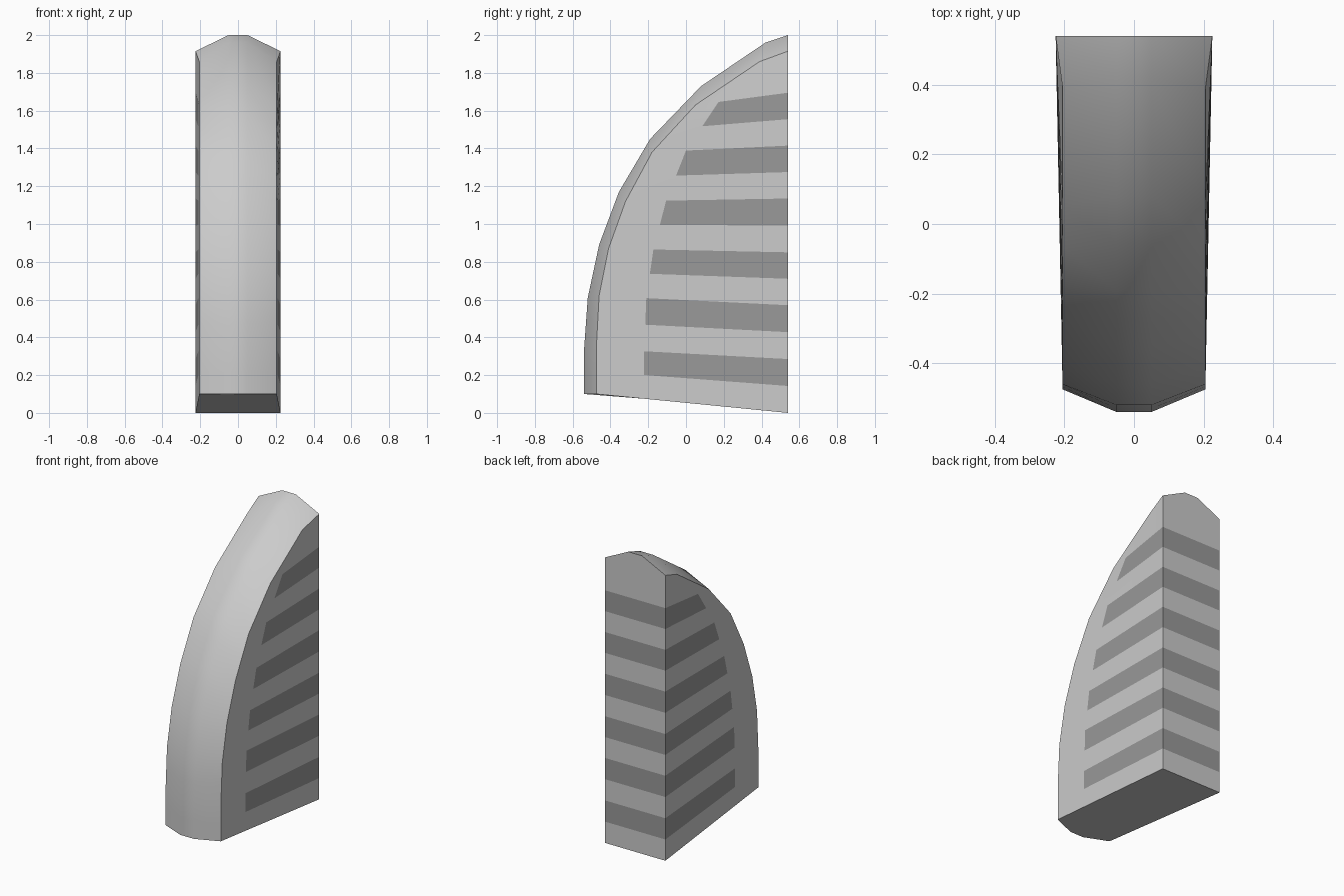
import bpy, bmesh

if "Cube" in bpy.data.objects:
    bpy.data.objects.remove(bpy.data.objects["Cube"])

# side profile (y, z): centre ridge and the lower rail where the band meets the sides
RIDGE = [(-.54, .10), (-.54, .33), (-.52, .61), (-.46, .89), (-.355, 1.17),
         (-.19, 1.45), (.08, 1.73), (.42, 1.96), (.54, 2.0)]
RAIL = [(-.475, .10), (-.475, .34), (-.46, .62), (-.41, .87), (-.32, 1.12),
        (-.18, 1.38), (.05, 1.63), (.39, 1.86), (.54, 1.915)]
BACK_Z = [0, .285, .57, .85, 1.135, 1.415, 1.695]
BACK_Y, RAIL_X, BACK_X, RIDGE_X = .54, .205, .225, .05
rail_x = [RAIL_X] * 8 + [BACK_X]


def grid_line(k):
    """Points from rail to back for half-row k, on the +x side."""
    i, f = k // 2, (k % 2) / 2
    j = min(i + 1, 6)
    mix = lambda a, b: a + (b - a) * f
    y, z = mix(RAIL[i][0], RAIL[j][0]), mix(RAIL[i][1], RAIL[j][1])
    bz = mix(BACK_Z[i], BACK_Z[j])
    return [(RAIL_X + (BACK_X - RAIL_X) * t, y + (BACK_Y - y) * t, z + (bz - z) * t)
            for t in (0, .25, 1)]


def flip(p):
    return (-p[0], p[1], p[2])


def make_object(name, faces, recalc):
    bm = bmesh.new()
    for f in faces:
        bm.faces.new([bm.verts.new(p) for p in f])
    bmesh.ops.remove_doubles(bm, verts=bm.verts, dist=.0005)
    if recalc:
        bmesh.ops.recalc_face_normals(bm, faces=bm.faces)
    me = bpy.data.meshes.new(name)
    bm.to_mesh(me)
    bm.free()
    ob = bpy.data.objects.new(name, me)
    bpy.context.collection.objects.link(ob)
    return ob


lines = [grid_line(k) for k in range(13)]
body, stripes = [], []

# sides and back, with every upper half-row striped
for k in range(12):
    a, b = lines[k], lines[k + 1]
    target = stripes if k % 2 else body
    front = [a[0], a[1], b[1], b[0]]
    rear = [a[1], a[2], b[2], b[1]]
    body += [front, [flip(p) for p in reversed(front)]]
    target += [rear, [flip(p) for p in reversed(rear)]]
    target.append([a[2], flip(a[2]), flip(b[2]), b[2]])

# tip of the sides and back
top = lines[12]
r7, r8 = (RAIL_X, *RAIL[7]), (BACK_X, *RAIL[8])
for tip in ([top[0], top[1], r7], [top[1], top[2], r8, r7]):
    body += [tip, [flip(p) for p in reversed(tip)]]
crown = (RIDGE_X, *RIDGE[8])
body.append([top[2], flip(top[2]), flip(r8), flip(crown), crown, r8])

# curved outer band, split at the half-rows so it joins the side grid
def section(i, f=0):
    j = min(i + 1, 8)
    mix = lambda a, b: a + (b - a) * f
    lo = (mix(rail_x[i], rail_x[j]), mix(RAIL[i][0], RAIL[j][0]), mix(RAIL[i][1], RAIL[j][1]))
    hi = (RIDGE_X, mix(RIDGE[i][0], RIDGE[j][0]), mix(RIDGE[i][1], RIDGE[j][1]))
    return [lo, hi, flip(hi), flip(lo)]

secs = [section(k // 2, (k % 2) / 2) for k in range(13)] + [section(7), section(8)]
for a, b in zip(secs, secs[1:]):
    for c in range(3):
        body.append([a[c], b[c], b[c + 1], a[c + 1]])

# sloping underside
base, s = lines[0], secs[0]
body.append([base[2], base[1], s[0], s[1], s[2], s[3], flip(base[1]), flip(base[2])])

# recalculate normals on the closed whole, then separate the stripes
count = len(body)
whole = make_object("wedge_body", body + stripes, True)
me = whole.data
dark = [[tuple(me.vertices[v].co) for v in p.vertices]
        for p in me.polygons if p.index >= count]
bm = bmesh.new()
bm.from_mesh(me)
bmesh.ops.delete(bm, geom=[f for f in bm.faces if f.index >= count], context='FACES')
bm.to_mesh(me)
bm.free()
stripe_ob = make_object("dark_stripes", dark, False)

mat = bpy.data.materials.new("dark_grey")
mat.diffuse_color = (.32, .32, .32, 1)
mat.use_nodes = True
mat.node_tree.nodes["Principled BSDF"].inputs["Base Color"].default_value = mat.diffuse_color
stripe_ob.data.materials.append(mat)

# smooth only the band
bpy.context.view_layer.objects.active = whole
whole.select_set(True)
bpy.ops.object.shade_smooth_by_angle(angle=.55)
